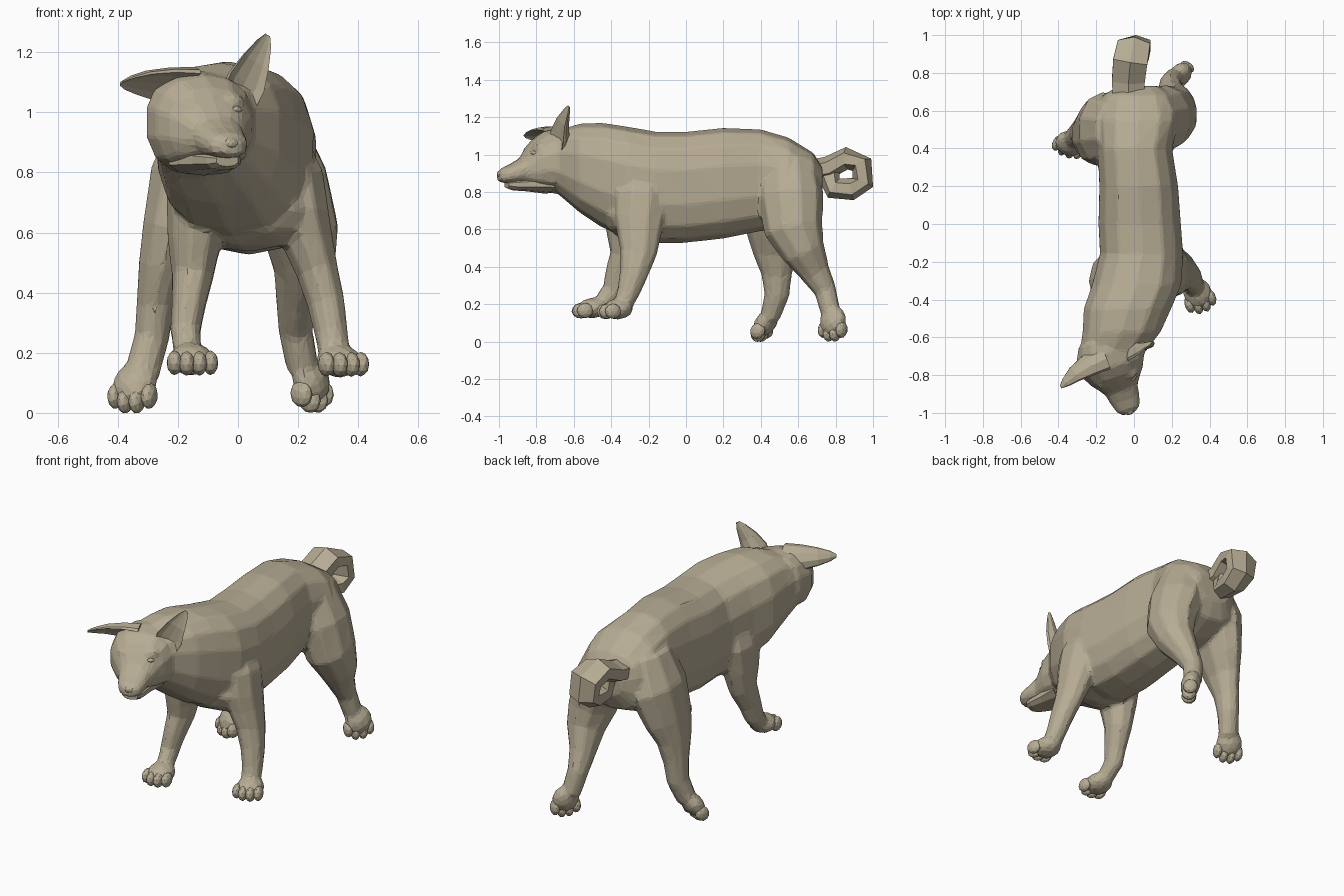
import bpy, bmesh
from math import sin, cos, pi, radians, copysign
from mathutils import Vector, Matrix

X, Z = Vector((1, 0, 0)), Vector((0, 0, 1))
fur = bpy.data.materials.new("fur")
fur.diffuse_color = (0.47, 0.41, 0.295, 1)


def finish(name, bm):
    bmesh.ops.recalc_face_normals(bm, faces=bm.faces)
    mesh = bpy.data.meshes.new(name)
    bm.to_mesh(mesh)
    bm.free()
    mesh.materials.append(fur)
    ob = bpy.data.objects.new(name, mesh)
    bpy.context.collection.objects.link(ob)
    return ob


def ring(c, u, v, n, power=1.0, cup=False):
    """Closed loop of n points; cup folds the front half back into a hollow."""
    pts = []
    for i in range(n):
        a = 2 * pi * (i + 0.5) / n
        p, q = cos(a), sin(a)
        p, q = copysign(abs(p) ** power, p), copysign(abs(q) ** power, q)
        if cup and q > 0:
            q *= -0.3
        pts.append(c + u * p + v * q)
    return pts


def skin(name, rings):
    """Bridge the loops and cap both ends."""
    bm = bmesh.new()
    loops = [[bm.verts.new(p) for p in r] for r in rings]
    for a, b in zip(loops, loops[1:]):
        for i in range(len(a)):
            j = (i + 1) % len(a)
            bm.faces.new((a[i], a[j], b[j], b[i]))
    bm.faces.new(loops[0])
    bm.faces.new(loops[-1])
    return finish(name, bm)


def tube(name, stations, n=9, side=X, power=1.0, cup=False):
    """Stations are x, y, z, half width along side, half depth."""
    cs = [Vector(s[:3]) for s in stations]
    rings = []
    for i, s in enumerate(stations):
        t = (cs[min(i + 1, len(cs) - 1)] - cs[max(i - 1, 0)]).normalized()
        u = (side - t * side.dot(t)).normalized()
        rings.append(ring(cs[i], u * s[3], t.cross(u) * s[4], n, power, cup))
    return skin(name, rings)


def blobs(name, items, frame=Matrix()):
    """Several faceted ellipsoids (offset, radii) in one local frame."""
    bm = bmesh.new()
    for off, rad in items:
        m = frame @ Matrix.Translation(off) @ Matrix.Diagonal((*rad, 1))
        bmesh.ops.create_icosphere(bm, subdivisions=2, radius=1, matrix=m)
    return finish(name, bm)


def paw(name, centre, direction):
    """Pad to be fused with the leg, plus four separate toes."""
    f = Vector(direction).normalized()
    up = (Z - f * Z.dot(f)).normalized()
    frame = Matrix.Translation(centre) @ Matrix((f.cross(up), f, up)).transposed().to_4x4()
    blobs(name + "_toes", [((x, y, -0.008), (0.026, 0.045, 0.041)) for x, y in
                           ((-0.06, 0.036), (-0.021, 0.056), (0.021, 0.056), (0.06, 0.036))], frame)
    return blobs(name, [((0, -0.01, 0), (0.078, 0.085, 0.056))], frame)


# Torso and neck: y, centre x, half width, bottom, top
torso = [(0.73, 0.025, 0.11, 0.77, 0.93), (0.68, 0.02, 0.19, 0.67, 1.01),
         (0.55, 0.02, 0.225, 0.61, 1.09), (0.4, 0.005, 0.2, 0.59, 1.135),
         (0.2, 0.025, 0.212, 0.55, 1.142), (0.0, 0.03, 0.222, 0.527, 1.122),
         (-0.16, 0.04, 0.224, 0.527, 1.122), (-0.32, 0.015, 0.24, 0.56, 1.15),
         (-0.45, -0.035, 0.235, 0.61, 1.17), (-0.57, -0.065, 0.21, 0.69, 1.165),
         (-0.68, -0.115, 0.175, 0.785, 1.13)]
parts = [skin("torso", [ring(Vector((x, y, (b + t) / 2)), X * w, Z * (t - b) / 2, 14, 0.78)
                        for y, x, w, b, t in torso]),
         blobs("chest", [((0.035, -0.27, 0.68), (0.26, 0.18, 0.145))])]

# Head, turned to one side: distance forward, half width, bottom, top
yaw = radians(20)
fwd, across = Vector((sin(yaw), -cos(yaw), 0)), Vector((cos(yaw), sin(yaw), 0))
origin = Vector((-0.13, -0.70, 0))


def head_loft(name, stations, n):
    return skin(name, [ring(origin + fwd * d + Z * (b + t) / 2, across * w,
                            Z * (t - b) / 2, n, 0.85) for d, w, b, t in stations])


parts.append(
    head_loft("head", [(-0.1, 0.14, 0.83, 1.13), (-0.02, 0.183, 0.79, 1.14),
                       (0.06, 0.176, 0.795, 1.125), (0.115, 0.148, 0.815, 1.085),
                       (0.155, 0.115, 0.83, 1.035), (0.19, 0.09, 0.845, 0.985),
                       (0.25, 0.08, 0.847, 0.95), (0.295, 0.066, 0.847, 0.932),
                       (0.322, 0.036, 0.857, 0.91)], 14))
head_loft("lower_jaw", [(0.05, 0.13, 0.79, 0.9), (0.16, 0.085, 0.803, 0.88),
                        (0.24, 0.062, 0.808, 0.87), (0.275, 0.04, 0.82, 0.86)], 10)

# Nose, eyes and brows in the head's frame
head_frame = Matrix.Translation(origin) @ Matrix((across, fwd, Z)).transposed().to_4x4()
blobs("nose", [((0, 0.31, 0.897), (0.027, 0.019, 0.019))], head_frame)
blobs("eyes", [((s * 0.072, 0.142, 1.0 + s * 0.008), (0.029, 0.024, 0.015))
               for s in (-1, 1)], head_frame)
parts.append(blobs("brows", [((s * 0.07, 0.118, 1.03 + s * 0.008), (0.05, 0.035, 0.028))
                             for s in (-1, 1)], head_frame))

# Ears: one swung out sideways, one upright
tube("ear_left", [(-0.15, -0.72, 1.07, 0.085, 0.08), (-0.235, -0.755, 1.08, 0.078, 0.065),
                  (-0.31, -0.80, 1.09, 0.056, 0.045), (-0.36, -0.842, 1.093, 0.032, 0.026),
                  (-0.387, -0.865, 1.094, 0.01, 0.01)],
     10, Vector((-0.43, 0.61, -0.64)), cup=True)
tube("ear_right", [(0.0, -0.71, 1.02, 0.07, 0.085), (0.035, -0.695, 1.1, 0.075, 0.075),
                   (0.065, -0.675, 1.17, 0.054, 0.052), (0.09, -0.645, 1.23, 0.029, 0.026),
                   (0.1, -0.63, 1.258, 0.01, 0.01)],
     10, Vector((-0.85, -0.5, 0.2)), cup=True)

# Legs in mid stride
parts += [
    tube("front_leg_right", [(0.14, -0.22, 0.96, 0.06, 0.1), (0.19, -0.24, 0.78, 0.1, 0.15),
                             (0.21, -0.25, 0.66, 0.098, 0.14), (0.235, -0.25, 0.57, 0.086, 0.12),
                             (0.265, -0.255, 0.47, 0.072, 0.1), (0.295, -0.28, 0.36, 0.064, 0.077),
                             (0.312, -0.31, 0.26, 0.056, 0.062), (0.325, -0.35, 0.17, 0.054, 0.047)]),
    tube("front_leg_left", [(-0.12, -0.28, 0.92, 0.06, 0.1), (-0.14, -0.3, 0.73, 0.1, 0.15),
                            (-0.142, -0.31, 0.58, 0.094, 0.12), (-0.15, -0.32, 0.46, 0.072, 0.09),
                            (-0.165, -0.365, 0.35, 0.058, 0.072), (-0.175, -0.39, 0.27, 0.052, 0.062),
                            (-0.165, -0.46, 0.19, 0.047, 0.047)]),
    tube("hind_leg_right", [(0.1, 0.55, 0.95, 0.12, 0.15), (0.165, 0.56, 0.77, 0.14, 0.178),
                            (0.21, 0.575, 0.6, 0.13, 0.158), (0.22, 0.63, 0.48, 0.105, 0.118),
                            (0.197, 0.69, 0.37, 0.073, 0.083), (0.192, 0.745, 0.27, 0.058, 0.06),
                            (0.215, 0.775, 0.15, 0.055, 0.053)], 10),
    tube("hind_leg_left", [(-0.1, 0.5, 0.96, 0.11, 0.16), (-0.165, 0.5, 0.78, 0.135, 0.2),
                           (-0.22, 0.48, 0.6, 0.104, 0.168), (-0.255, 0.475, 0.48, 0.08, 0.122),
                           (-0.275, 0.485, 0.36, 0.065, 0.083), (-0.287, 0.485, 0.25, 0.06, 0.068),
                           (-0.32, 0.45, 0.13, 0.06, 0.053)], 10)]

# Paws with four toes
parts += [paw("front_paw_right", (0.34, -0.375, 0.172), (0.3, -0.9, -0.05)),
          paw("front_paw_left", (-0.155, -0.51, 0.178), (0.1, -1, -0.1)),
          paw("hind_paw_right", (0.245, 0.785, 0.1), (0.2, -0.15, -0.9)),
          paw("hind_paw_left", (-0.345, 0.42, 0.09), (-0.2, -0.5, -0.7))]

# Fuse torso, head, legs and paws into one low-poly skin
with bpy.context.temp_override(active_object=parts[0], object=parts[0],
                               selected_objects=parts, selected_editable_objects=parts):
    bpy.ops.object.join()
body = parts[0]
body.name = "body"
fuse = body.modifiers.new("fuse", 'REMESH')
fuse.mode, fuse.voxel_size, fuse.use_smooth_shade = 'VOXEL', 0.012, False
soften = body.modifiers.new("soften", 'SMOOTH')
soften.factor, soften.iterations = 0.5, 4
facet = body.modifiers.new("facet", 'DECIMATE')
facet.ratio = 0.06

# Curled tail: x, y, z
curl = [(-0.03, 0.66, 0.91), (-0.03, 0.76, 0.93), (-0.02, 0.86, 0.98), (0.0, 0.94, 0.945),
        (0.01, 0.945, 0.85), (0.01, 0.885, 0.815), (0.0, 0.79, 0.82), (-0.01, 0.765, 0.89)]
tube("tail", [(*p, w, 0.06) for p, w in
              zip(curl, (0.095, 0.1, 0.105, 0.1, 0.09, 0.08, 0.065, 0.05))], 6)
